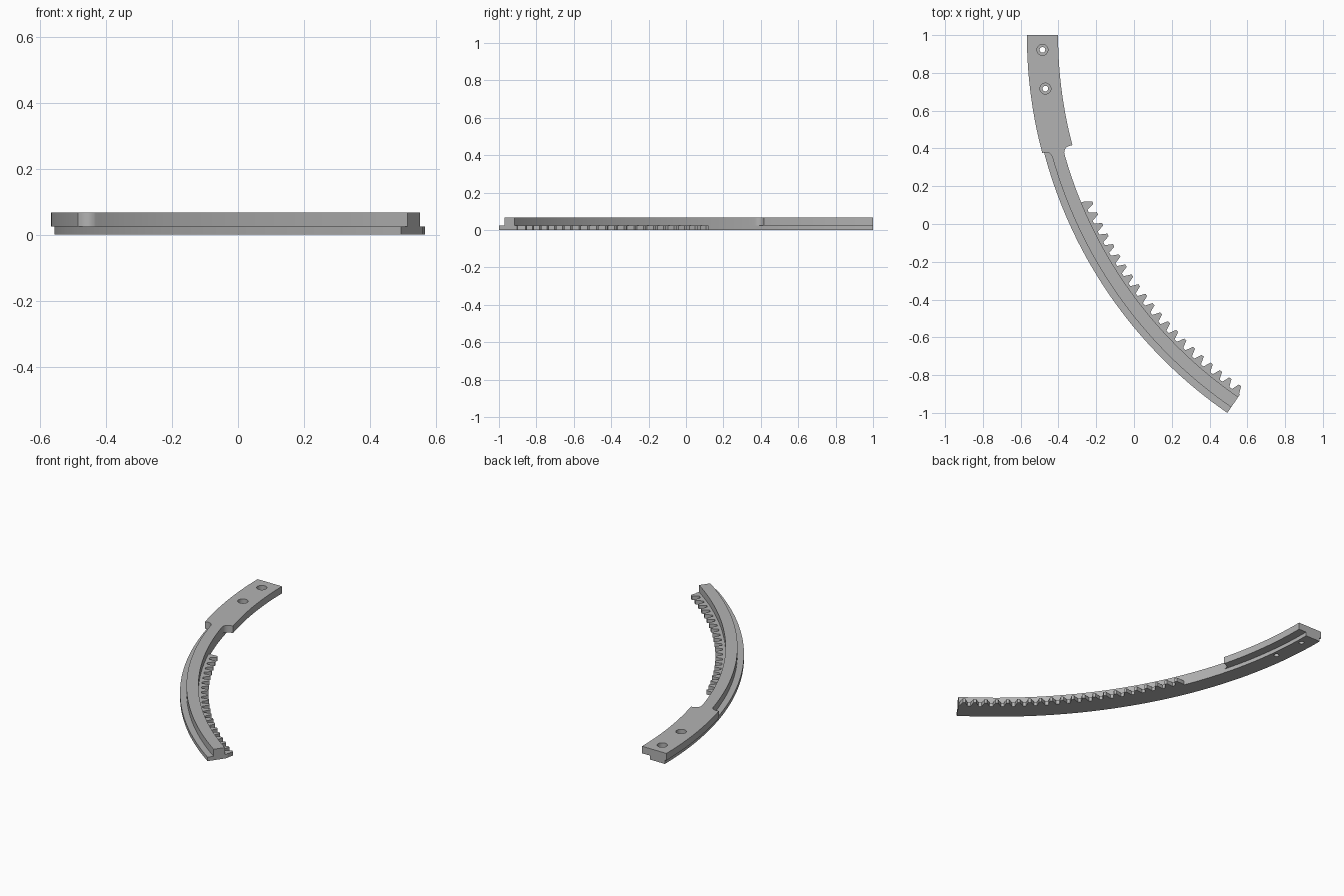
import bpy, bmesh
from math import sin, cos, pi, radians, degrees

if "Cube" in bpy.data.objects:
    bpy.data.objects.remove(bpy.data.objects["Cube"], do_unlink=True)

# Shared dimensions: every edge is concentric about one pivot
PIVOT_X, PIVOT_Y = 1.871, 1.0
END, SHOULDER = 55.45, 14.85            # angles in degrees
PLATE_OUT, RAIL_IN, RAIL_OUT = 2.428, 2.326, 2.392
GRIP_IN, GRIP_OUT = 2.273, 2.438
ROOT, TIP = 2.31, 2.27
STEP, TOP = 0.024, 0.067
FILLET = 0.035

grey = bpy.data.materials.new("plain_grey")
grey.use_nodes = True
grey.diffuse_color = (0.45, 0.45, 0.45, 1)
grey.node_tree.nodes["Principled BSDF"].inputs["Base Color"].default_value = (0.45, 0.45, 0.45, 1)


def polar(r, deg):
    a = radians(deg)
    return PIVOT_X - r * cos(a), PIVOT_Y - r * sin(a)


def arc(r, a, b, n=48):
    return [(r, a + (b - a) * i / n) for i in range(n + 1)]


def fillet(rail, side):
    """Concave corner from the shoulder face to the rail; side is -1 inside, 1 outside."""
    pts = []
    for i in range(9):
        t = pi / 2 * i / 8
        r = rail + side * FILLET * (1 - sin(t))
        pts.append((r, SHOULDER + degrees(FILLET * (1 - cos(t)) / r)))
    return pts


def extrude(name, outline, z0, z1):
    bm = bmesh.new()
    face = bm.faces.new([bm.verts.new((*polar(r, a), z0)) for r, a in outline])
    side = bmesh.ops.extrude_face_region(bm, geom=[face])
    verts = [g for g in side["geom"] if isinstance(g, bmesh.types.BMVert)]
    bmesh.ops.translate(bm, verts=verts, vec=(0, 0, z1 - z0))
    bmesh.ops.recalc_face_normals(bm, faces=bm.faces)
    mesh = bpy.data.meshes.new(name)
    bm.to_mesh(mesh)
    bm.free()
    mesh.materials.append(grey)
    obj = bpy.data.objects.new(name, mesh)
    bpy.context.collection.objects.link(obj)
    return obj


def bore(obj, centre, radius, z0, z1):
    """Cut a round vertical hole between two heights."""
    bpy.ops.mesh.primitive_cylinder_add(vertices=32, radius=radius, depth=z1 - z0,
                                        location=(*centre, (z0 + z1) / 2))
    cutter = bpy.context.object
    cutter.hide_render = True
    cutter.data.materials.append(grey)
    mod = obj.modifiers.new("bore", "BOOLEAN")
    mod.operation, mod.solver, mod.object = "DIFFERENCE", "EXACT", cutter
    bpy.context.view_layer.objects.active = obj
    bpy.ops.object.modifier_apply(modifier=mod.name)
    bpy.data.objects.remove(cutter, do_unlink=True)


# Toothed lower plate
teeth, first, last = 21, 23.0, 54.75
pitch = (last - first) / (teeth - 1)
inner = arc(RAIL_IN, 0, first - pitch * 0.4)
for i in range(teeth):
    mid = first + i * pitch
    inner += [(ROOT, mid - pitch * 0.36), (TIP, mid - pitch * 0.12),
              (TIP, mid + pitch * 0.12), (ROOT, mid + pitch * 0.36)]
inner.append((ROOT, END))
rack = extrude("toothed_plate", inner + arc(PLATE_OUT, END, 0, 72), 0, STEP)

# Wide grip blending into the narrow guide rail
rail_start = fillet(RAIL_IN, -1)[-1][1]
outline = arc(GRIP_IN, 0, SHOULDER, 24) + fillet(RAIL_IN, -1)
outline += arc(RAIL_IN, rail_start, END)[1:]
outer_fillet = fillet(RAIL_OUT, 1)
outline += arc(RAIL_OUT, END, outer_fillet[-1][1])[:-1] + outer_fillet[::-1]
outline += arc(GRIP_OUT, SHOULDER, 0, 24)
rail = extrude("grip_and_rail", outline, STEP, TOP)

# Counterbored screw holes
for angle in (1.9, 6.9):
    centre = polar(2.357, angle)
    bore(rack, centre, 0.015, -0.1, 0.1)
    bore(rail, centre, 0.015, -0.1, 0.2)
    bore(rail, centre, 0.029, 0.037, 0.2)

bpy.ops.object.select_all(action="DESELECT")
for obj in (rack, rail):
    obj.select_set(True)
bpy.context.view_layer.objects.active = rail
bpy.ops.object.shade_smooth_by_angle(angle=radians(20))
